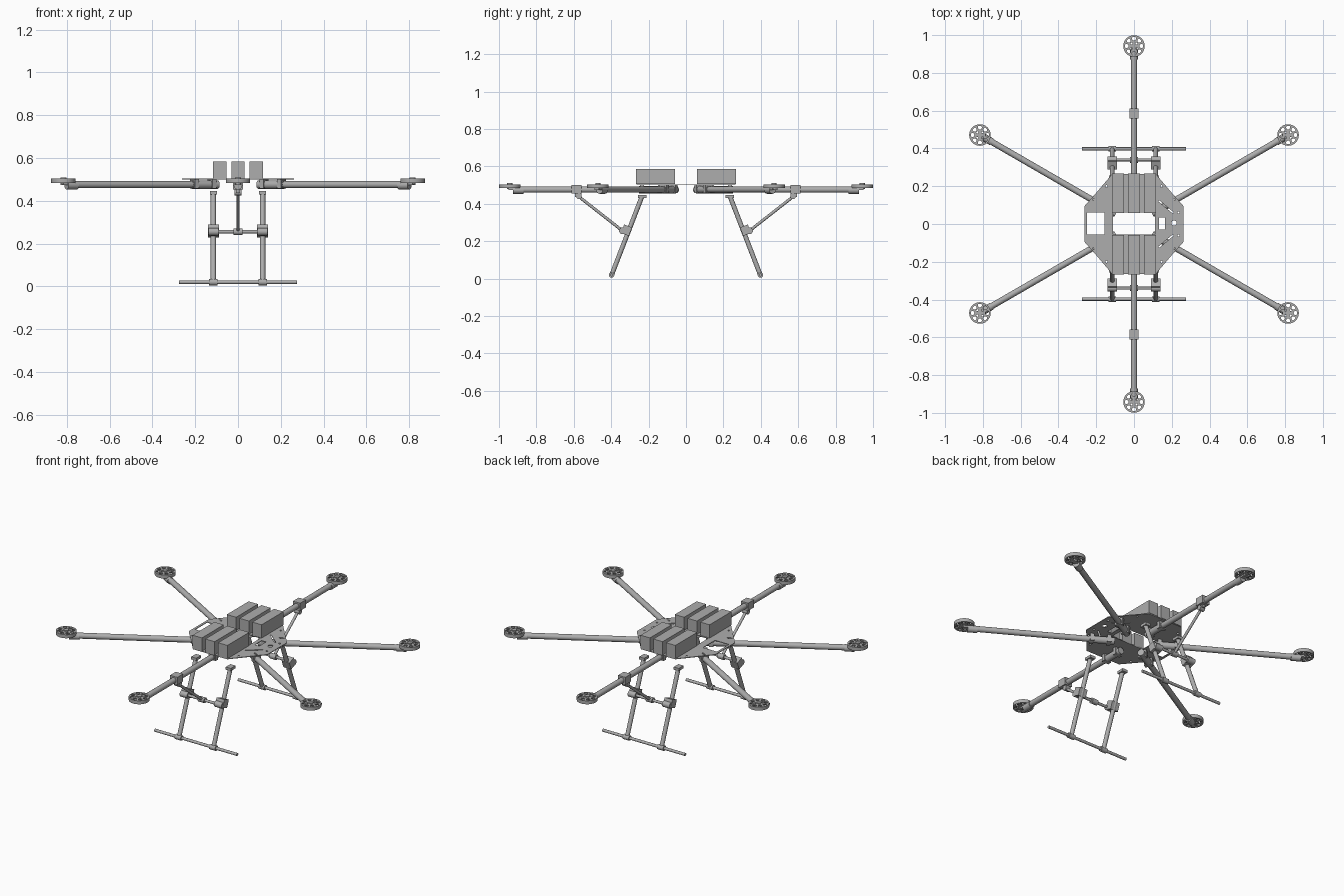
import bpy
from math import radians, sin, cos, pi
from mathutils import Vector, Matrix

cube = bpy.data.objects.get("Cube")
if cube:
    bpy.data.objects.remove(cube)

mat = bpy.data.materials.new("mid grey")
mat.use_nodes = True
GREY = (0.42, 0.42, 0.42, 1)
mat.diffuse_color = GREY
mat.node_tree.nodes["Principled BSDF"].inputs["Base Color"].default_value = GREY


def finish(name, smooth=False):
    ob = bpy.context.object
    ob.name = name
    ob.data.materials.clear()
    ob.data.materials.append(mat)
    if smooth:
        bpy.ops.object.shade_smooth_by_angle(angle=radians(35))
    return ob


def box(name, loc, size, rot=(0, 0, 0)):
    bpy.ops.mesh.primitive_cube_add(size=1, location=loc, rotation=rot)
    bpy.context.object.scale = size
    return finish(name)


def rod(name, a, b, r, sides=16):
    a, b = Vector(a), Vector(b)
    d = b - a
    bpy.ops.mesh.primitive_cylinder_add(
        vertices=sides, radius=r, depth=d.length, location=(a + b) / 2,
        rotation=d.to_track_quat('Z', 'Y').to_euler())
    return finish(name, True)


def circle(cx, cy, r, n=14):
    return [(cx + r * cos(2 * pi * i / n), cy + r * sin(2 * pi * i / n)) for i in range(n)]


def rect(x0, x1, y0, y1):
    return [(x0, y0), (x1, y0), (x1, y1), (x0, y1)]


def slot(cx, cy, length, width, ang):
    turn = Matrix.Rotation(radians(ang), 2)
    return [tuple(turn @ Vector(p) + Vector((cx, cy)))
            for p in rect(-length / 2, length / 2, -width / 2, width / 2)]


def sheet(name, loops, z, thick, loc=(0, 0)):
    """Flat plate: first loop is the outline, the others are holes."""
    cu = bpy.data.curves.new(name, 'CURVE')
    cu.dimensions = '2D'
    cu.fill_mode = 'BOTH'
    cu.extrude = thick / 2
    for pts in loops:
        sp = cu.splines.new('POLY')
        sp.points.add(len(pts) - 1)
        for p, (x, y) in zip(sp.points, pts):
            p.co = (x, y, 0, 1)
        sp.use_cyclic_u = True
    ob = bpy.data.objects.new(name, cu)
    bpy.context.collection.objects.link(ob)
    ob.location = (loc[0], loc[1], z)
    bpy.ops.object.select_all(action='DESELECT')
    ob.select_set(True)
    bpy.context.view_layer.objects.active = ob
    bpy.ops.object.convert(target='MESH')
    return finish(name)


# Body plate with windows, slots and bolt holes
quarter = [(0.262, 0.095), (0.2, 0.165), (0.115, 0.265)]
outline = (quarter + [(-x, y) for x, y in reversed(quarter)]
           + [(-x, -y) for x, y in quarter] + [(x, -y) for x, y in reversed(quarter)])
holes = [rect(-0.248, -0.155, -0.055, 0.06), rect(-0.11, 0.11, -0.055, 0.06),
         rect(0.133, 0.163, -0.03, 0.035), circle(0.212, 0.005, 0.014)]
for sy in (-1, 1):
    holes += [slot(0.17, sy * 0.09, 0.1, 0.008, -sy * 40),
              circle(0.235, sy * 0.06, 0.006, 8)]
    for sx in (-1, 1):
        holes += [slot(sx * 0.205, sy * 0.125, 0.03, 0.008, sx * sy * 30),
                  circle(sx * 0.145, sy * 0.2, 0.006, 8)]
sheet("body_plate", [outline] + holes, 0.502, 0.004)

# Batteries
for sy in (-1, 1):
    for x in (-0.085, 0, 0.085):
        box("battery", (x, sy * 0.163, 0.545), (0.062, 0.208, 0.08))

# Six arms with sleeves, motor mounts and motors
ARM_Z = 0.476
for k in range(6):
    ang = radians(30 + 60 * k)
    ux, uy = cos(ang), sin(ang)

    def at(r, z=ARM_Z, side=0):
        return (ux * r - uy * side, uy * r + ux * side, z)

    rod("arm_tube", at(0.11), at(0.91), 0.0165)
    rod("arm_sleeve", at(0.11), at(0.25), 0.02)
    for r in (0.14, 0.235):
        box("arm_clamp", at(r, 0.479), (0.022, 0.046, 0.042), (0, 0, ang))
    rod("motor_mount", at(0.87, 0.473), at(0.925, 0.473), 0.02)
    box("motor_bracket", at(0.915, 0.48), (0.07, 0.03, 0.012), (0, 0, ang))
    centre = at(0.942)
    hub = [circle(0, 0, 0.012, 12)]
    ring = [circle(0, 0, 0.057, 32), circle(0, 0, 0.048, 32)]
    spoked = [circle(0, 0, 0.057, 32)]
    spoked += [circle(0.04 * cos(i * pi / 4), 0.04 * sin(i * pi / 4), 0.011, 10) for i in range(8)]
    spoked += [circle(0.02 * cos((i + .5) * pi / 2), 0.02 * sin((i + .5) * pi / 2), 0.006, 8)
               for i in range(4)]
    sheet("motor_base", spoked, 0.486, 0.005, centre)
    sheet("motor_ring", ring, 0.493, 0.014, centre)
    sheet("motor_top", spoked, 0.502, 0.005, centre)
    rod("motor_hub", at(0.942, 0.478), at(0.942, 0.51), 0.014)

# Landing gear, front and back
for s in (-1, 1):
    for x in (-0.115, 0.115):
        top, foot = (x, s * 0.235, 0.44), (x, s * 0.398, 0.018)
        tilt = s * radians(21)
        rod("leg", top, foot, 0.0125)
        box("leg_top_bracket", (x, s * 0.235, 0.439), (0.034, 0.045, 0.016))
        box("leg_clamp", (x, s * 0.318, 0.259), (0.052, 0.045, 0.048), (tilt, 0, 0))
        rod("leg_pivot", (x - 0.024, s * 0.34, 0.256), (x + 0.024, s * 0.34, 0.256), 0.018)
        rod("foot_sleeve", (x - 0.02, s * 0.398, 0.02), (x + 0.02, s * 0.398, 0.02), 0.015)
    rod("foot_bar", (-0.275, s * 0.398, 0.02), (0.275, s * 0.398, 0.02), 0.0085)
    rod("cross_bar", (-0.14, s * 0.34, 0.256), (0.14, s * 0.34, 0.256), 0.008)
    # Folding strut from the arm to the cross bar
    rod("strut", (0, s * 0.34, 0.256), (0, s * 0.575, 0.44), 0.008)
    rod("strut_end", (-0.02, s * 0.34, 0.256), (0.02, s * 0.34, 0.256), 0.016)
    rod("strut_pivot", (-0.016, s * 0.572, 0.44), (0.016, s * 0.572, 0.44), 0.015)
    box("strut_clamp", (0, s * 0.585, 0.477), (0.048, 0.055, 0.046))
    box("strut_lug", (0, s * 0.577, 0.45), (0.018, 0.034, 0.025))
